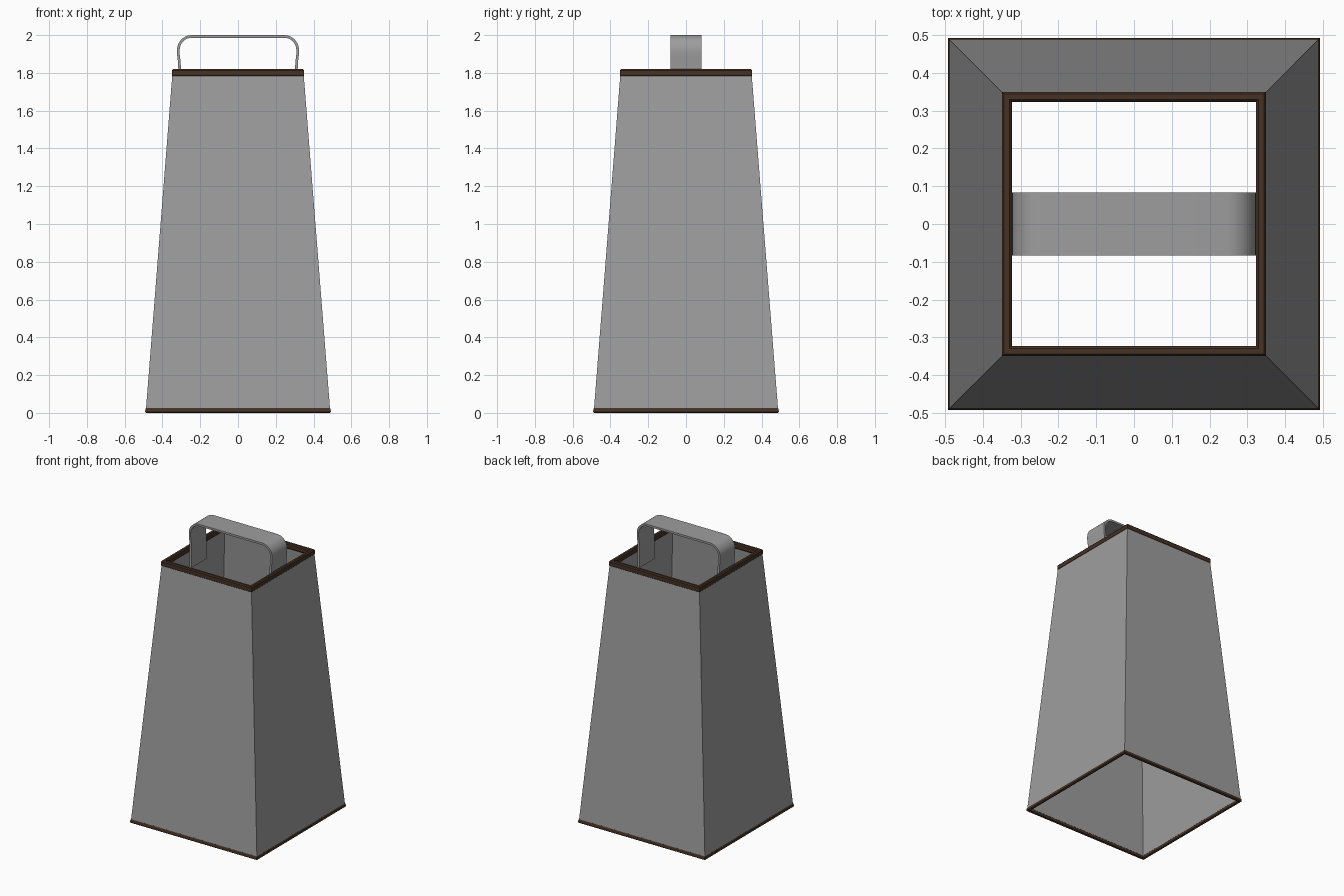
import bpy, bmesh, math

if "Cube" in bpy.data.objects:
    bpy.data.objects.remove(bpy.data.objects["Cube"])


def material(name, rgb):
    m = bpy.data.materials.new(name)
    m.diffuse_color = (*rgb, 1)
    m.use_nodes = True
    m.node_tree.nodes["Principled BSDF"].inputs["Base Color"].default_value = m.diffuse_color
    return m


grey = material("grey_metal", (0.34, 0.34, 0.34))
brown = material("dark_brown", (0.058, 0.031, 0.018))


def add_object(name, bm, mat):
    bmesh.ops.recalc_face_normals(bm, faces=bm.faces)
    me = bpy.data.meshes.new(name)
    bm.to_mesh(me)
    bm.free()
    me.materials.append(mat)
    ob = bpy.data.objects.new(name, me)
    bpy.context.collection.objects.link(ob)
    return ob


def square_sweep(name, section, mat):
    """Carry a closed (half width, height) section round a square."""
    bm = bmesh.new()
    rings = [[bm.verts.new((sx * r, sy * r, z)) for r, z in section]
             for sx, sy in ((-1, -1), (1, -1), (1, 1), (-1, 1))]
    n = len(section)
    for i in range(4):
        a, b = rings[i], rings[(i + 1) % 4]
        for j in range(n):
            k = (j + 1) % n
            bm.faces.new((a[j], b[j], b[k], a[k]))
    return add_object(name, bm, mat)


# Tapered hollow body, open at both ends
square_sweep("body", [(0.488, 0.01), (0.347, 1.80), (0.339, 1.80), (0.480, 0.01)], grey)

# Brown rims with softened edges
square_sweep("top_rim", [(0.345, 1.78), (0.350, 1.786), (0.350, 1.813), (0.344, 1.82),
                         (0.329, 1.82), (0.323, 1.813), (0.323, 1.786), (0.329, 1.78)], brown)
square_sweep("bottom_rim", [(0.486, 0.0), (0.492, 0.005), (0.490, 0.022), (0.487, 0.026),
                            (0.479, 0.026), (0.475, 0.022), (0.475, 0.005), (0.479, 0.0)], brown)

# Bent strap handle: half the profile, mirrored across x
half = [(0.316, 1.68), (0.316, 1.82), (0.318, 1.86), (0.323, 1.90)]
for i in range(9):
    a = math.radians(i * 90 / 8)
    half.append((0.245 + 0.078 * math.cos(a), 1.92 + 0.08 * math.sin(a)))
profile = half + [(-x, z) for x, z in reversed(half)]
bm = bmesh.new()
edge = [[bm.verts.new((x, y, z)) for x, z in profile] for y in (-0.083, 0.083)]
for i in range(len(profile) - 1):
    bm.faces.new((edge[0][i], edge[0][i + 1], edge[1][i + 1], edge[1][i]))
handle = add_object("handle", bm, grey)
# Make sure the sheet faces outwards so the thickness goes inwards
top = max(handle.data.polygons, key=lambda p: p.center.z)
if top.normal.z < 0:
    handle.data.flip_normals()
solid = handle.modifiers.new("thickness", 'SOLIDIFY')
solid.thickness = 0.014
solid.offset = -1

bpy.ops.object.select_all(action='DESELECT')
bpy.context.view_layer.objects.active = handle
handle.select_set(True)
bpy.ops.object.modifier_apply(modifier="thickness")
bpy.ops.object.shade_smooth_by_angle(angle=math.radians(35))
